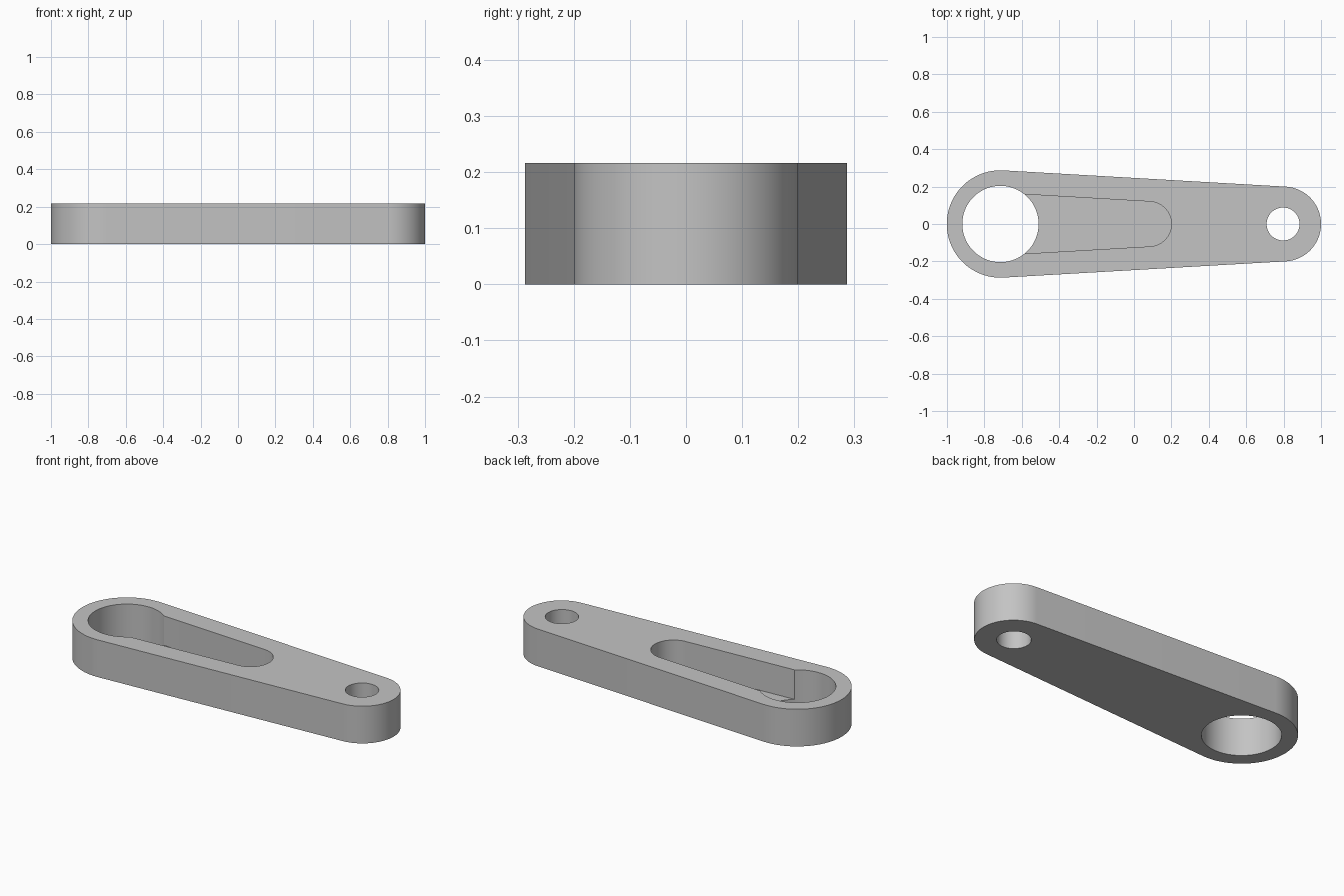
import bpy, bmesh, math

HEIGHT = 0.216
BIG_X, SMALL_X = -0.714, 0.8
FLOOR_Z = 0.045

if "Cube" in bpy.data.objects:
    bpy.data.objects.remove(bpy.data.objects["Cube"], do_unlink=True)

# Single plain grey finish
grey = bpy.data.materials.new("plain grey")
grey.use_nodes = True
colour = (0.55, 0.55, 0.55, 1)
grey.diffuse_color = colour
grey.node_tree.nodes["Principled BSDF"].inputs["Base Color"].default_value = colour


def arc(cx, r, start, end, steps):
    angles = [start + (end - start) * i / steps for i in range(steps + 1)]
    return [(cx + r * math.cos(a), r * math.sin(a)) for a in angles]


def tapered_outline(x0, r0, x1, r1, steps=48):
    """Two end arcs joined by their common tangents."""
    t = math.acos((r0 - r1) / (x1 - x0))
    return arc(x1, r1, -t, t, steps) + arc(x0, r0, t, 2 * math.pi - t, steps)


def circle_outline(cx, r, steps=96):
    return arc(cx, r, 0, 2 * math.pi, steps)[:-1]


def prism(name, outline, z0, z1):
    bm = bmesh.new()
    base = bm.faces.new([bm.verts.new((x, y, z0)) for x, y in outline])
    top = bmesh.ops.extrude_face_region(bm, geom=[base], use_keep_orig=True)["geom"]
    bmesh.ops.translate(bm, vec=(0, 0, z1 - z0),
                        verts=[g for g in top if isinstance(g, bmesh.types.BMVert)])
    bmesh.ops.recalc_face_normals(bm, faces=bm.faces)
    mesh = bpy.data.meshes.new(name)
    bm.to_mesh(mesh)
    bm.free()
    obj = bpy.data.objects.new(name, mesh)
    bpy.context.collection.objects.link(obj)
    mesh.materials.append(grey)
    return obj


# Tapered arm with rounded ends
arm = prism("link_arm", tapered_outline(BIG_X, 0.287, SMALL_X, 0.2), 0, HEIGHT)

# Two through holes, and a blind tapered pocket that opens into the large one
cutters = [
    prism("large_hole_cutter", circle_outline(BIG_X, 0.204), -0.1, HEIGHT + 0.1),
    prism("small_hole_cutter", circle_outline(SMALL_X - 0.003, 0.088), -0.1, HEIGHT + 0.1),
    prism("pocket_cutter", tapered_outline(BIG_X, 0.166, 0.08, 0.12), FLOOR_Z, HEIGHT + 0.1),
]

bpy.ops.object.select_all(action="DESELECT")
arm.select_set(True)
bpy.context.view_layer.objects.active = arm
for cutter in cutters:
    cutter.hide_render = True
    mod = arm.modifiers.new(cutter.name, "BOOLEAN")
    mod.operation = "DIFFERENCE"
    mod.solver = "EXACT"
    mod.object = cutter
    bpy.ops.object.modifier_apply(modifier=mod.name)
    bpy.data.objects.remove(cutter, do_unlink=True)

# Smooth curved walls, crisp rims
bpy.ops.object.shade_smooth_by_angle(angle=math.radians(30))
